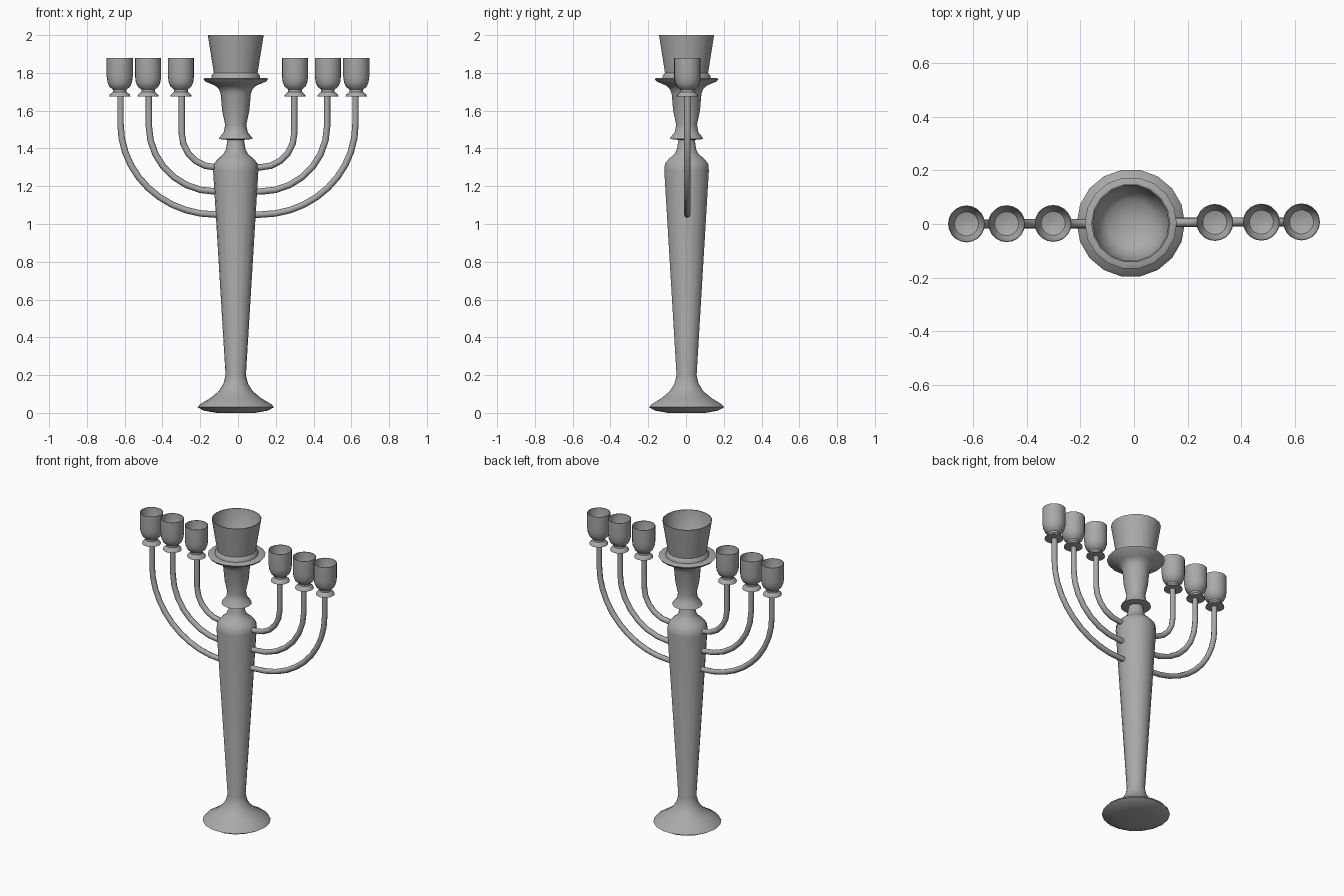
import bpy, bmesh, math
from mathutils import Vector

cube = bpy.data.objects.get("Cube")
if cube:
    bpy.data.objects.remove(cube, do_unlink=True)

metal = bpy.data.materials.new("grey_metal")
metal.use_nodes = True
GREY = (0.4, 0.4, 0.4, 1)
metal.diffuse_color = GREY
metal.node_tree.nodes["Principled BSDF"].inputs["Base Color"].default_value = GREY


def finish(bm, name, angle):
    bmesh.ops.recalc_face_normals(bm, faces=bm.faces)
    mesh = bpy.data.meshes.new(name)
    bm.to_mesh(mesh)
    bm.free()
    mesh.materials.append(metal)
    obj = bpy.data.objects.new(name, mesh)
    bpy.context.collection.objects.link(obj)
    bpy.ops.object.select_all(action="DESELECT")
    obj.select_set(True)
    bpy.context.view_layer.objects.active = obj
    bpy.ops.object.shade_smooth_by_angle(angle=math.radians(angle))
    return obj


def skin(bm, rings):
    """Join consecutive rings of vertices and cap both ends."""
    n = len(rings[0])
    for a, b in zip(rings, rings[1:]):
        for i in range(n):
            j = (i + 1) % n
            bm.faces.new((a[i], a[j], b[j], b[i]))
    bm.faces.new(rings[0])
    bm.faces.new(rings[-1])


def lathe(name, profile, sides, centre):
    bm = bmesh.new()
    rings = []
    for r, z in profile:
        rings.append([bm.verts.new((centre[0] + r * math.cos(math.tau * i / sides),
                                    centre[1] + r * math.sin(math.tau * i / sides), z))
                      for i in range(sides)])
    skin(bm, rings)
    return finish(bm, name, 40)


def tube(name, path, radius, sides=8):
    """Sweep a circle along a path lying in an upright plane."""
    bm = bmesh.new()
    rings = []
    side = Vector((0, 1, 0))
    for k, p in enumerate(path):
        t = (path[min(k + 1, len(path) - 1)] - path[max(k - 1, 0)]).normalized()
        up = side.cross(t).normalized()
        rings.append([bm.verts.new(p + radius * (math.cos(math.tau * i / sides) * side
                                                 + math.sin(math.tau * i / sides) * up))
                      for i in range(sides)])
    skin(bm, rings)
    return finish(bm, name, 60)


AXIS = (-0.012, 0.003)

# Foot and tapered stem
lathe("foot_and_stem", [
    (0.10, 0.0), (0.17, 0.012), (0.202, 0.03), (0.19, 0.045), (0.135, 0.078),
    (0.09, 0.115), (0.065, 0.155), (0.054, 0.20), (0.12, 1.285), (0.116, 1.32),
    (0.095, 1.345), (0.065, 1.37), (0.052, 1.395), (0.043, 1.45)], 18, AXIS)

# Neck with its collar and the wide drip flange
lathe("neck_and_flange", [
    (0.04, 1.445), (0.09, 1.45), (0.085, 1.46), (0.064, 1.485), (0.056, 1.525),
    (0.072, 1.60), (0.08, 1.69), (0.09, 1.715), (0.11, 1.733), (0.162, 1.755),
    (0.172, 1.768), (0.16, 1.773), (0.13, 1.773)], 18, AXIS)

# Open central cup with hollow inside
lathe("central_cup", [
    (0.13, 1.77), (0.128, 1.785), (0.116, 1.80), (0.148, 2.0),
    (0.143, 2.0), (0.125, 1.87), (0.09, 1.83), (0.03, 1.815)], 18, AXIS)

# Curved arms and small cups, as reach, arm height, bend start, steps
ARMS = {"inner": (0.298, 1.30, 1.48, 5),
        "middle": (0.472, 1.172, 1.52, 7),
        "outer": (0.622, 1.05, 1.53, 10)}
CUP = [(0.03, 1.674), (0.056, 1.676), (0.054, 1.684), (0.036, 1.70), (0.036, 1.712),
       (0.055, 1.727), (0.065, 1.75), (0.069, 1.78), (0.069, 1.88),
       (0.066, 1.88), (0.063, 1.78), (0.045, 1.75), (0.015, 1.74)]

for label, s in (("left", 1), ("right", -1)):
    for place, (reach, low, bend, steps) in ARMS.items():
        x0 = 0.12
        y = 0.004 + 0.006 * s * reach
        path = [Vector((s * 0.05, y, low))]
        for k in range(steps + 1):
            a = math.pi / 2 * k / steps
            path.append(Vector((s * (x0 + (reach - x0) * math.sin(a)), y,
                                bend - (bend - low) * math.cos(a))))
        path.append(Vector((s * reach, y, 1.69)))
        tube(f"{label}_{place}_arm", path, 0.017)
        lathe(f"{label}_{place}_cup", CUP, 20, (s * reach + s * 0.004, y))
